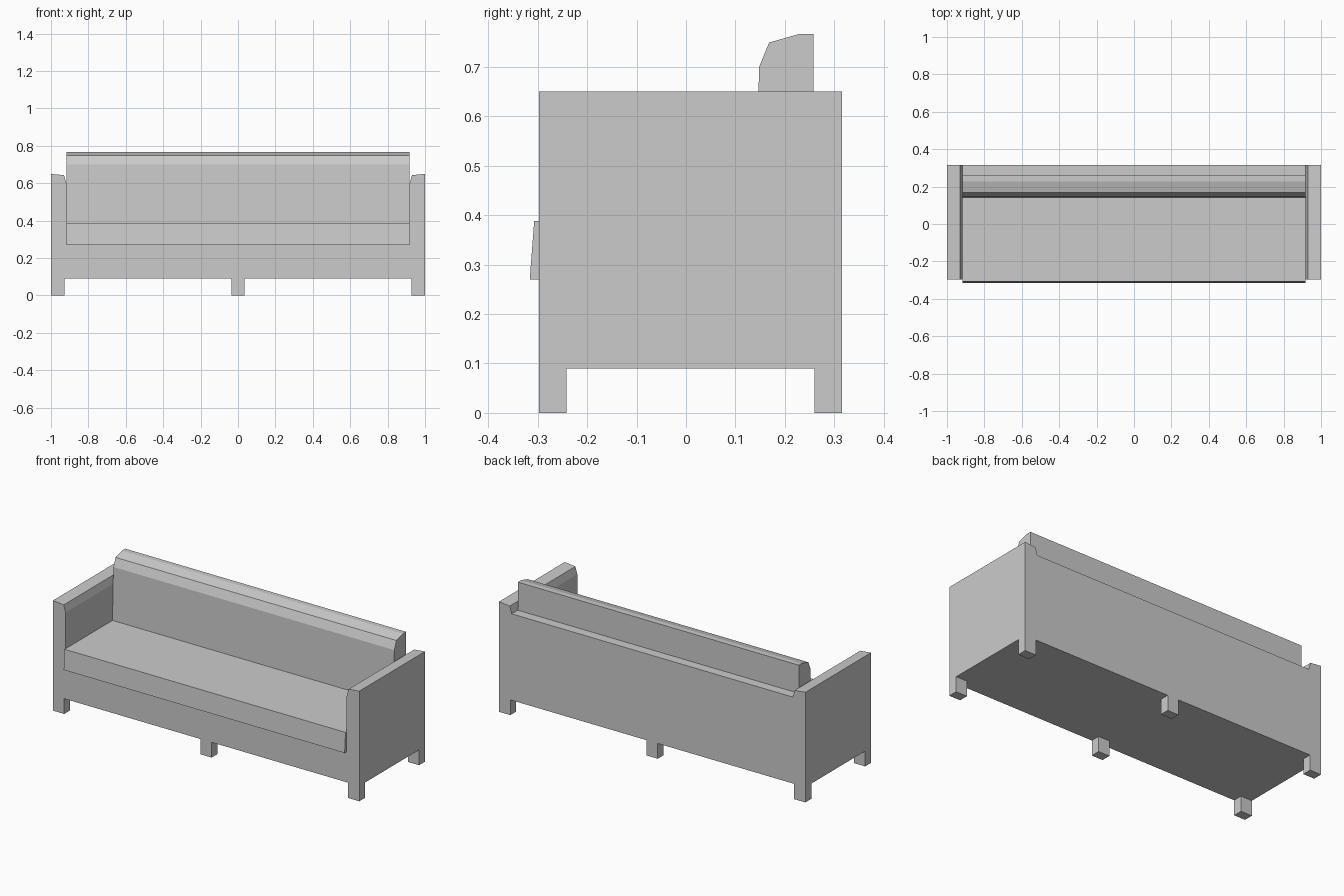
import bpy

if "Cube" in bpy.data.objects:
    bpy.data.objects.remove(bpy.data.objects["Cube"])


def prism(name, profile, lo, hi, axis):
    """Extrude a 2D profile along axis: 'x' takes (y, z) points, 'y' takes (x, z) points."""
    def place(p, t):
        return (t, p[0], p[1]) if axis == 'x' else (p[0], t, p[1])
    n = len(profile)
    verts = [place(p, t) for t in (lo, hi) for p in profile]
    faces = [(i, (i + 1) % n, n + (i + 1) % n, n + i) for i in range(n)]
    faces += [tuple(reversed(range(n))), tuple(range(n, 2 * n))]
    if axis == 'y':
        faces = [tuple(reversed(f)) for f in faces]
    mesh = bpy.data.meshes.new(name)
    mesh.from_pydata(verts, [], faces)
    obj = bpy.data.objects.new(name, mesh)
    bpy.context.collection.objects.link(obj)
    return obj


def box(name, x0, x1, y0, y1, z0, z1):
    return prism(name, [(y0, z0), (y1, z0), (y1, z1), (y0, z1)], x0, x1, 'x')


FRONT, BACK, BOTTOM = -0.297, 0.315, 0.09
INNER = 0.918

# frame: base, both arms with bevelled inner tops, and low back in one piece
half = [(1, BOTTOM), (1, 0.65), (0.93, 0.643), (INNER, 0.60)]
outline = half + [(-x, z) for x, z in reversed(half)]
frame = prism("sofa_frame", outline, FRONT, BACK, 'y')

# seat well hollowed out of the frame
cutter = box("seat_well_cutter", -INNER, INNER, -0.5, 0.25, 0.27, 0.9)
cutter.hide_render = True
well = frame.modifiers.new("seat_well", 'BOOLEAN')
well.operation = 'DIFFERENCE'
well.solver = 'EXACT'
well.object = cutter
bpy.context.view_layer.objects.active = frame
bpy.ops.object.modifier_apply(modifier=well.name)
bpy.data.objects.remove(cutter)

# seat cushion with a sloping front that overhangs the frame
prism("seat_cushion", [(-0.316, 0.27), (0.25, 0.27), (0.25, 0.388), (-0.307, 0.388)],
      -0.917, 0.917, 'x')

# back cushion with a faceted rounded top
prism("back_cushion", [(0.139, 0.38), (0.258, 0.38), (0.258, 0.766), (0.228, 0.766),
                       (0.168, 0.749), (0.148, 0.70)], -0.917, 0.917, 'x')

# six square legs
for row, y in (("front", FRONT), ("back", BACK - 0.055)):
    for side, x0, x1 in (("left", -1, -0.927), ("middle", -0.036, 0.036), ("right", 0.927, 1)):
        box(f"{row}_{side}_leg", x0, x1, y, y + 0.055, 0, BOTTOM)
